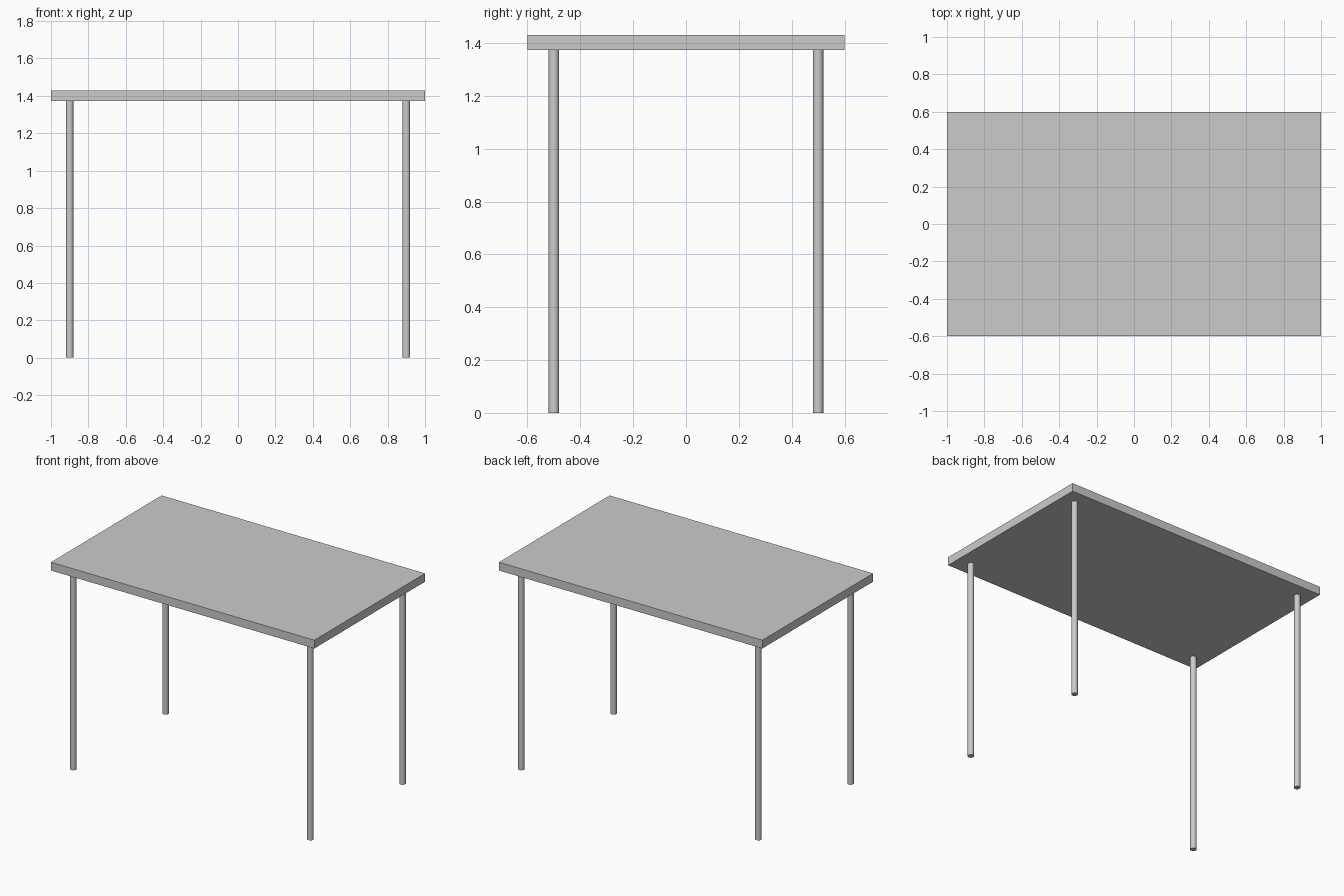
import bpy

if "Cube" in bpy.data.objects:
    bpy.data.objects.remove(bpy.data.objects["Cube"])

TOP_Z, UNDER_Z = 1.43, 1.373
LEG_R = 0.02

# Table top: flat rectangular slab
bpy.ops.mesh.primitive_cube_add(size=1, location=(0, 0, (TOP_Z + UNDER_Z) / 2))
top = bpy.context.object
top.name = "table_top"
top.scale = (2.0, 1.2, TOP_Z - UNDER_Z)
bpy.ops.object.transform_apply(location=False, rotation=False, scale=True)

# Four round legs, inset 0.1 from each edge
for side, x in (("left", -0.9), ("right", 0.9)):
    for end, y in (("front", -0.5), ("back", 0.5)):
        bpy.ops.mesh.primitive_cylinder_add(
            vertices=32, radius=LEG_R, depth=UNDER_Z, location=(x, y, UNDER_Z / 2))
        bpy.context.object.name = f"{end}_{side}_leg"
        bpy.ops.object.shade_smooth_by_angle()
